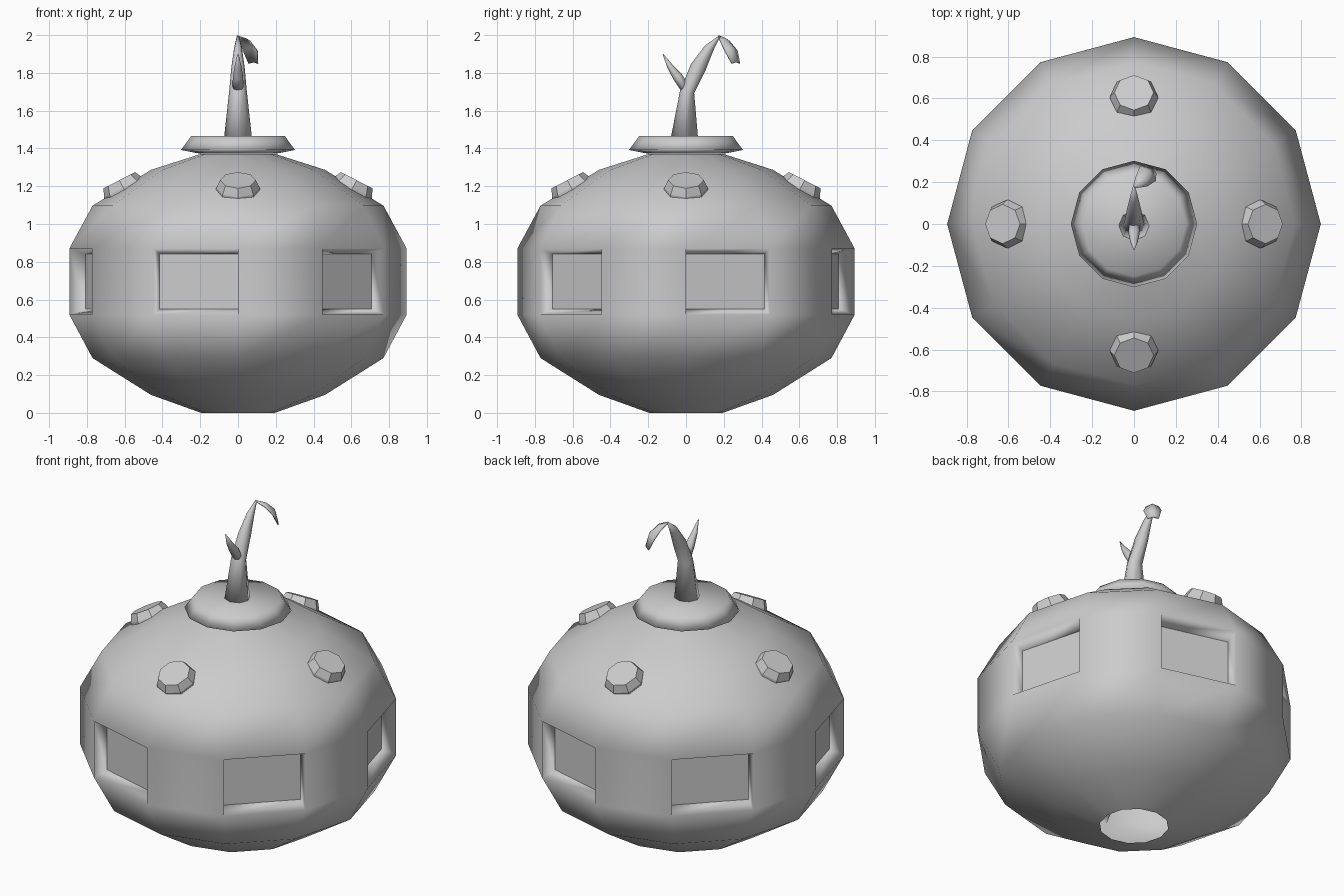
import bpy, math
from mathutils import Vector, Matrix

if "Cube" in bpy.data.objects:
    bpy.data.objects.remove(bpy.data.objects["Cube"])


def add(name, verts, faces, smooth=True):
    me = bpy.data.meshes.new(name)
    me.from_pydata([tuple(v) for v in verts], [], faces)
    me.polygons.foreach_set("use_smooth", [smooth] * len(me.polygons))
    me.update()
    ob = bpy.data.objects.new(name, me)
    bpy.context.collection.objects.link(ob)
    return ob


def bridge(rows, n):
    """Quads joining consecutive closed rings of n points."""
    return [(r * n + i, r * n + (i + 1) % n, (r + 1) * n + (i + 1) % n, (r + 1) * n + i)
            for r in range(rows - 1) for i in range(n)]


def rings(profile, n):
    return [Vector((r * math.cos(math.tau * i / n), r * math.sin(math.tau * i / n), z))
            for r, z in profile for i in range(n)]


# Rounded twelve-sided body, open underneath, every second band face sunk as a window
N = 12
body_profile = [(0.195, 0), (0.46, 0.095), (0.77, 0.29), (0.893, 0.52),
                (0.893, 0.87), (0.77, 1.097), (0.46, 1.287), (0.2, 1.37)]
verts = rings(body_profile, N)
faces = bridge(len(body_profile), N)
panes = []
for i in range(0, N, 2):
    quad = faces[3 * N + i]
    corners = [verts[k] for k in quad]
    mid = sum(corners, Vector()) / 4
    inward = -Vector((mid.x, mid.y, 0)).normalized() * 0.085
    start = len(verts)
    for c in corners:
        d = c - mid
        verts.append(mid + inward + Vector((d.x * 0.957, d.y * 0.957, d.z * 0.835)))
    pane = tuple(range(start, start + 4))
    panes.append(pane)
    for k in range(4):
        m = (k + 1) % 4
        faces.append((quad[k], quad[m], pane[m], pane[k]))
    faces.append(pane)
    faces[3 * N + i] = None
body = add("body", verts, [f for f in faces if f])
pane_verts = {v for p in panes for v in p}
for e in body.data.edges:
    if set(e.vertices) <= pane_verts:
        e.use_edge_sharp = True

# Brimmed lid on top
lid_profile = [(0.2, 1.372), (0.302, 1.392), (0.248, 1.465)]
add("lid", rings(lid_profile, N),
    bridge(3, N) + [tuple(range(2 * N, 3 * N)), tuple(reversed(range(N)))])

# Four tapered round knobs on the shoulders
for k, name in enumerate(("right", "back", "left", "front")):
    axis = Vector((0.458, 0, 0.889)).normalized()
    place = (Matrix.Rotation(k * math.pi / 2, 4, 'Z')
             @ Matrix.Translation((0.628, 0, 1.232))
             @ axis.to_track_quat('Z', 'Y').to_matrix().to_4x4())
    pts = [place @ p for p in rings([(0.117, -0.075), (0.115, -0.045), (0.094, 0)], 8)]
    # roll is irrelevant beyond 90 degrees: eight equal sides
    add(name + "_knob", pts,
        bridge(3, 8) + [tuple(range(16, 24)), tuple(reversed(range(8)))], smooth=False)


def stalk(name, path, n=8):
    """Tapered tube in the yz plane; path rows are y, z, half width in y, half width in x."""
    pts = []
    for i, (y, z, wy, wx) in enumerate(path):
        a, b = path[max(i - 1, 0)], path[min(i + 1, len(path) - 1)]
        t = Vector((0, b[0] - a[0], b[1] - a[1])).normalized()
        side = Vector((0, t.z, -t.y))
        for j in range(n):
            ang = math.tau * j / n
            pts.append(Vector((0, y, z)) + Vector((wx * math.cos(ang), 0, 0))
                       + side * wy * math.sin(ang))
    last = (len(path) - 1) * n
    return add(name, pts, bridge(len(path), n)
               + [tuple(range(last, last + n)), tuple(reversed(range(n)))])


# Forked stem
stalk("stem", [(-0.008, 1.455, 0.072, 0.074), (0.006, 1.70, 0.038, 0.047),
               (0.065, 1.83, 0.042, 0.035), (0.122, 1.93, 0.026, 0.021),
               (0.178, 1.995, 0.004, 0.006)])
stalk("side_sprout", [(0.0, 1.71, 0.025, 0.03), (-0.045, 1.78, 0.026, 0.027),
                      (-0.085, 1.835, 0.016, 0.018), (-0.122, 1.9, 0.002, 0.003)])

# Drooping cupped leaf at the stem tip
across = Vector((0.75, -0.66, 0))
under = Vector((-0.35, -0.4, -0.6))
leaf_rows = [((0.0, 0.175, 1.994), 0.006, 0), ((0.043, 0.212, 1.98), 0.036, 0.02),
             ((0.075, 0.25, 1.935), 0.05, 0.03), ((0.085, 0.268, 1.856), 0.032, 0.012)]
pts = [Vector(c) + across * w * s + under * d * abs(s)
       for c, w, d in leaf_rows for s in (-1, 0, 1)]
leaf = add("leaf", pts, [(r * 3 + c, r * 3 + c + 3, r * 3 + c + 4, r * 3 + c + 1)
                         for r in range(3) for c in range(2)])
thick = leaf.modifiers.new("thickness", 'SOLIDIFY')
thick.thickness = 0.006
thick.offset = 0
